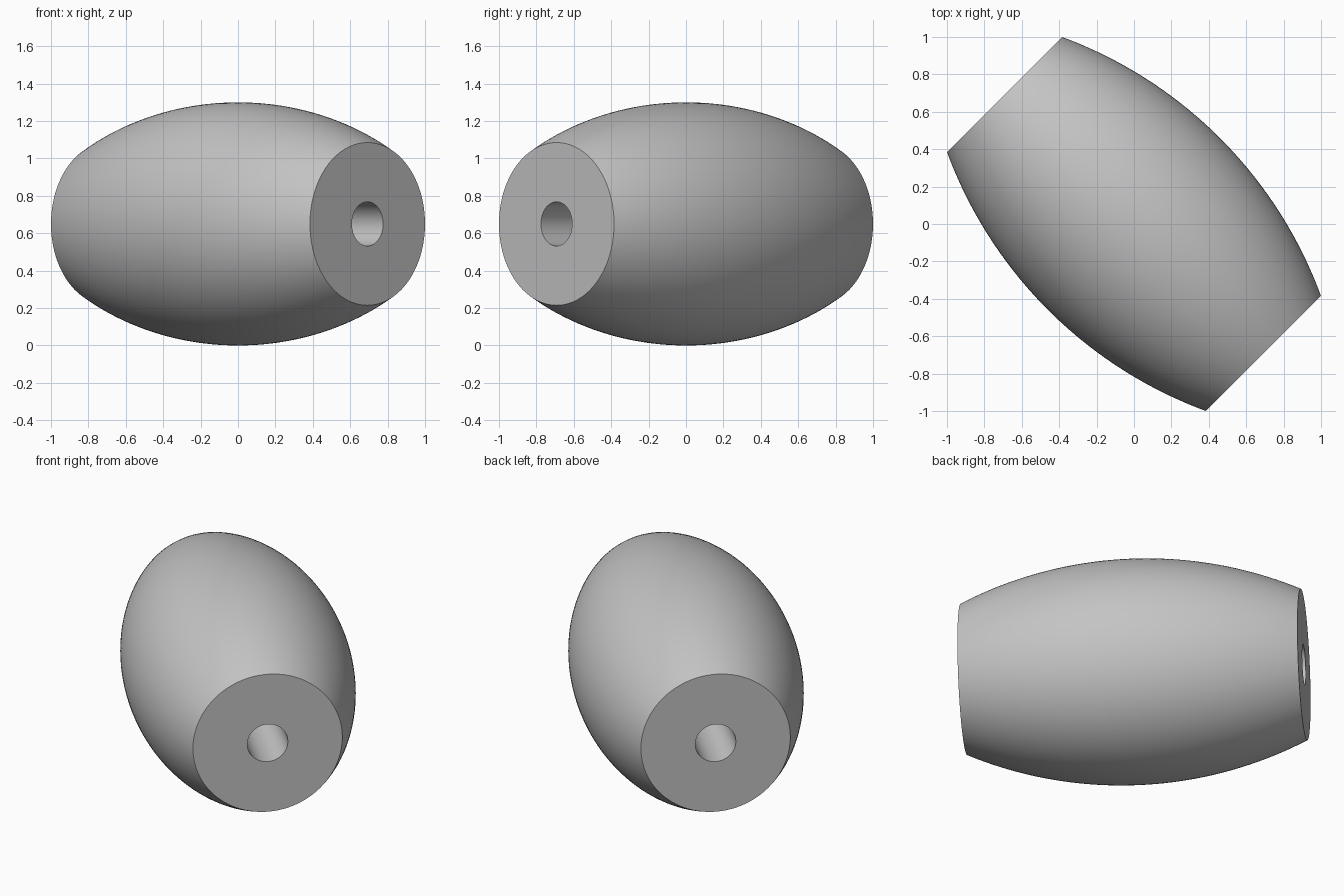
import bpy, bmesh, math
from mathutils import Vector, Matrix

cube = bpy.data.objects.get("Cube")
if cube:
    bpy.data.objects.remove(cube, do_unlink=True)

HALF_LEN = 0.979
END_R, MID_R, HOLE_R = 0.435, 0.65, 0.118
SEGMENTS, STEPS = 128, 40

# Barrel outline: a shallow circular arc from end to end
sagitta = MID_R - END_R
arc_r = (HALF_LEN ** 2 + sagitta ** 2) / (2 * sagitta)
swing = math.asin(HALF_LEN / arc_r)
profile = [(HOLE_R, -HALF_LEN)]
for i in range(STEPS + 1):
    a = swing * (2 * i / STEPS - 1)
    profile.append((MID_R - arc_r * (1 - math.cos(a)), arc_r * math.sin(a)))
profile.append((HOLE_R, HALF_LEN))

# Closed outline turned around the axis, so the bore runs right through
bm = bmesh.new()
verts = [bm.verts.new((r, 0, h)) for r, h in profile]
edges = [bm.edges.new((v, verts[(i + 1) % len(verts)])) for i, v in enumerate(verts)]
bmesh.ops.spin(bm, geom=verts + edges, cent=(0, 0, 0), axis=(0, 0, 1),
               angle=math.tau, steps=SEGMENTS, use_merge=True)
bmesh.ops.remove_doubles(bm, verts=bm.verts, dist=0.0001)
bmesh.ops.recalc_face_normals(bm, faces=bm.faces)

# Lay the bead on its side, pointing front-left
tilt = Vector((1, -1, 0)).to_track_quat('Z', 'Y').to_matrix().to_4x4()
bm.transform(Matrix.Translation((0, 0, MID_R)) @ tilt)
mesh = bpy.data.meshes.new("barrel_bead")
bm.to_mesh(mesh)
bm.free()
bead = bpy.data.objects.new("barrel_bead", mesh)
bpy.context.collection.objects.link(bead)

# Plain grey
grey = bpy.data.materials.new("light_grey")
grey.use_nodes = True
colour = (0.55, 0.55, 0.55, 1)
grey.diffuse_color = colour
grey.node_tree.nodes["Principled BSDF"].inputs["Base Color"].default_value = colour
mesh.materials.append(grey)

# Smooth curved walls, crisp flat ends
bpy.ops.object.select_all(action='DESELECT')
bead.select_set(True)
bpy.context.view_layer.objects.active = bead
bpy.ops.object.shade_smooth_by_angle(angle=math.radians(30))
